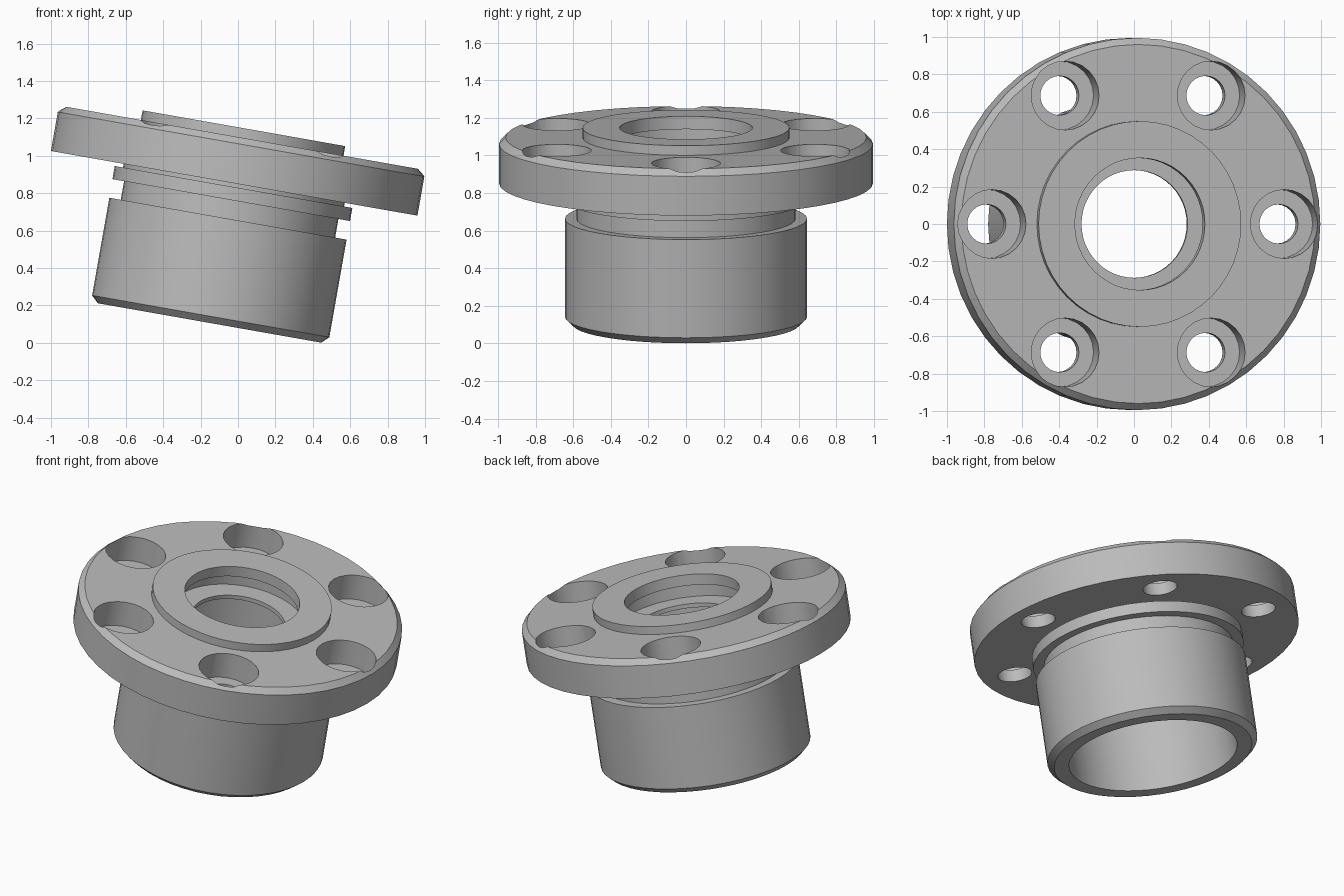
import bpy, bmesh, math

cube = bpy.data.objects.get("Cube")
if cube:
    bpy.data.objects.remove(cube, do_unlink=True)

steel = bpy.data.materials.new("grey_steel")
steel.use_nodes = True
colour = (0.5, 0.5, 0.5, 1)
steel.diffuse_color = colour
steel.node_tree.nodes["Principled BSDF"].inputs["Base Color"].default_value = colour


def lathe(name, profile, sides, centre=(0, 0)):
    """Revolve a closed (radius, height) loop about a vertical axis."""
    bm = bmesh.new()
    rings = []
    for r, z in profile:
        if r == 0:
            rings.append([bm.verts.new((centre[0], centre[1], z))] * sides)
            continue
        angles = [2 * math.pi * i / sides for i in range(sides)]
        rings.append([bm.verts.new((centre[0] + r * math.cos(a),
                                    centre[1] + r * math.sin(a), z)) for a in angles])
    for k, low in enumerate(rings):
        high = rings[(k + 1) % len(rings)]
        for i in range(sides):
            j = (i + 1) % sides
            corners = list(dict.fromkeys((low[i], low[j], high[j], high[i])))
            if len(corners) > 2:
                bm.faces.new(corners)
    bmesh.ops.recalc_face_normals(bm, faces=bm.faces)
    mesh = bpy.data.meshes.new(name)
    bm.to_mesh(mesh)
    bm.free()
    mesh.materials.append(steel)
    obj = bpy.data.objects.new(name, mesh)
    bpy.context.collection.objects.link(obj)
    return obj


# Sleeve, grooved neck, flange and raised boss on the outside
outside = [(0.607, 0), (0.644, 0.036), (0.644, 0.566), (0.582, 0.566),
           (0.582, 0.667), (0.645, 0.667), (0.645, 0.738), (0.6, 0.738),
           (0.6, 0.758), (0.995, 0.758), (0.995, 0.97), (0.96, 1.005),
           (0.55, 1.005), (0.55, 1.057)]
# Top opening, seal groove, thin ledge and wide lower bore
inside = [(0.353, 1.057), (0.353, 0.987), (0.415, 0.987), (0.415, 0.892),
          (0.288, 0.892), (0.288, 0.865), (0.516, 0.865), (0.516, 0)]
housing = lathe("flanged_housing", outside + inside, 48)

# Six counterbored bolt holes
bolt_hole = [(0, 0.7), (0.105, 0.7), (0.105, 0.835),
             (0.184, 0.835), (0.184, 1.15), (0, 1.15)]
cutters = []
for i in range(6):
    a = math.radians(60 * i)
    cutter = lathe("bolt_hole_cutter", bolt_hole, 24,
                   (0.793 * math.cos(a), 0.793 * math.sin(a)))
    cutter.hide_render = True
    cutters.append(cutter)
    mod = housing.modifiers.new("bolt_hole", 'BOOLEAN')
    mod.operation = 'DIFFERENCE'
    mod.solver = 'EXACT'
    mod.object = cutter

bpy.ops.object.select_all(action='DESELECT')
housing.select_set(True)
bpy.context.view_layer.objects.active = housing
for mod in list(housing.modifiers):
    bpy.ops.object.modifier_apply(modifier=mod.name)
for cutter in cutters:
    bpy.data.objects.remove(cutter, do_unlink=True)
bpy.ops.object.shade_smooth_by_angle(angle=math.radians(25))

# Lean the whole part to its left
housing.rotation_euler = (0, math.radians(10), 0)
housing.location = (-0.152, 0, 0.106)
